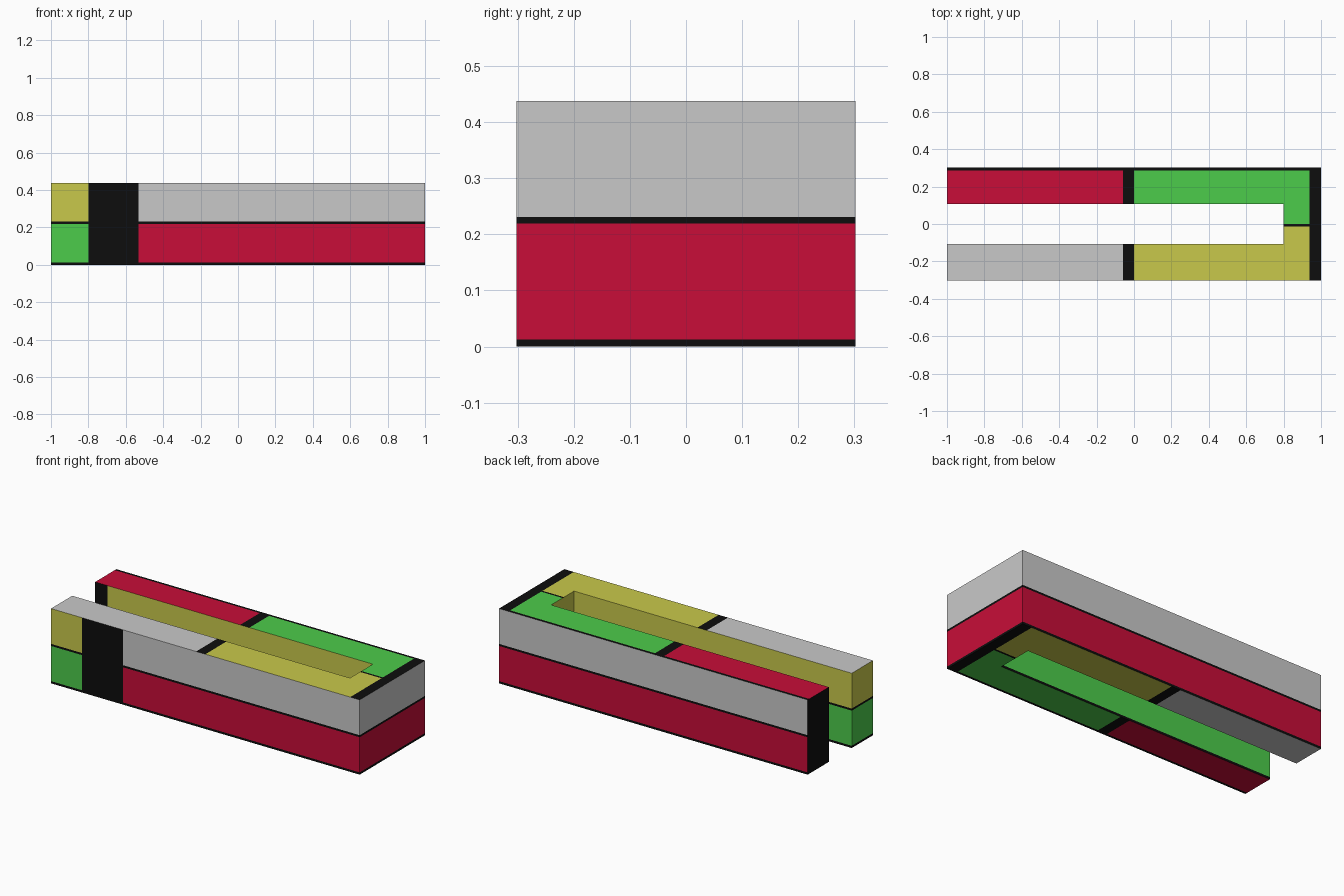
import bpy, bmesh

if "Cube" in bpy.data.objects:
    bpy.data.objects.remove(bpy.data.objects["Cube"])

W, H, SLOT, END = 0.302, 0.438, 0.106, 0.8   # half depth, height, half slot, slot end

# Flat colours
COLOURS = {"black": (0.004, 0.004, 0.004), "red": (0.578, 0.004, 0.040),
           "green": (0.073, 0.604, 0.070), "yellow": (0.584, 0.584, 0.070),
           "grey": (0.584, 0.584, 0.584)}
names = list(COLOURS)
mesh = bpy.data.meshes.new("slotted_block")
block = bpy.data.objects.new("slotted_block", mesh)
bpy.context.collection.objects.link(block)
for name, rgb in COLOURS.items():
    mat = bpy.data.materials.new(name)
    mat.diffuse_color = (*rgb, 1)
    mat.use_nodes = True
    mat.node_tree.nodes["Principled BSDF"].inputs["Base Color"].default_value = mat.diffuse_color
    mesh.materials.append(mat)

# U-shaped outline extruded upward
outline = [(-1, -W), (1, -W), (1, W), (-1, W),
           (-1, SLOT), (END, SLOT), (END, -SLOT), (-1, -SLOT)]
bm = bmesh.new()
base = bm.faces.new([bm.verts.new((x, y, 0)) for x, y in outline])
ext = bmesh.ops.extrude_face_region(bm, geom=[base], use_keep_orig=True)
bmesh.ops.translate(bm, vec=(0, 0, H),
                    verts=[v for v in ext["geom"] if isinstance(v, bmesh.types.BMVert)])
bmesh.ops.recalc_face_normals(bm, faces=bm.faces[:])

# Cut the faces along the colour borders
CUTS = [(-0.92, -0.8, -0.533, -0.06, 0, 0.8, 0.939),
        (-0.287, -SLOT, -0.013, 0, 0.013, SLOT, 0.287),
        (0.013, 0.219, 0.231)]
for axis, values in enumerate(CUTS):
    for value in values:
        co, no = [0, 0, 0], [0, 0, 0]
        co[axis], no[axis] = value, 1
        bmesh.ops.bisect_plane(bm, geom=bm.verts[:] + bm.edges[:] + bm.faces[:],
                               plane_co=co, plane_no=no, dist=1e-5)


def cap_colour(x, y):
    """Top pattern; the underside is the same mirrored front to back."""
    if x > 0.939 or -0.06 < x < 0 or y > 0.287:
        return "black"
    if x > 0 and -0.013 < y < 0:
        return "black"
    if y > 0:
        return "green" if x > 0 else "red"
    return "yellow" if x > 0 else "grey"


def wall_colour(c, n):
    """Outer walls are grey over red, slot and front-arm tip yellow over green."""
    inner = abs(c.y) < SLOT + 0.01 and c.x < END + 0.01
    if n.x < -0.5 and c.x < -0.9 and c.y > 0:
        return "black"                              # back arm tip
    if n.y < -0.5 and inner and c.x < -0.92:
        return "black"                              # slot wall by the back tip
    if n.y < -0.5 and not inner and -0.8 < c.x < -0.533:
        return "black"                              # front band
    if c.z < 0.013 or 0.219 < c.z < 0.231:
        return "black"                              # thin dividing lines
    tip = n.x < -0.5 or (n.y < -0.5 and c.x < -0.8)
    upper, lower = ("yellow", "green") if inner or tip else ("grey", "red")
    return upper if c.z > 0.225 else lower


for f in bm.faces:
    c, n = f.calc_center_median(), f.normal
    if abs(n.z) > 0.5:
        colour = cap_colour(c.x, c.y if n.z > 0 else -c.y)
    else:
        colour = wall_colour(c, n)
    f.material_index = names.index(colour)
bm.to_mesh(mesh)
bm.free()
